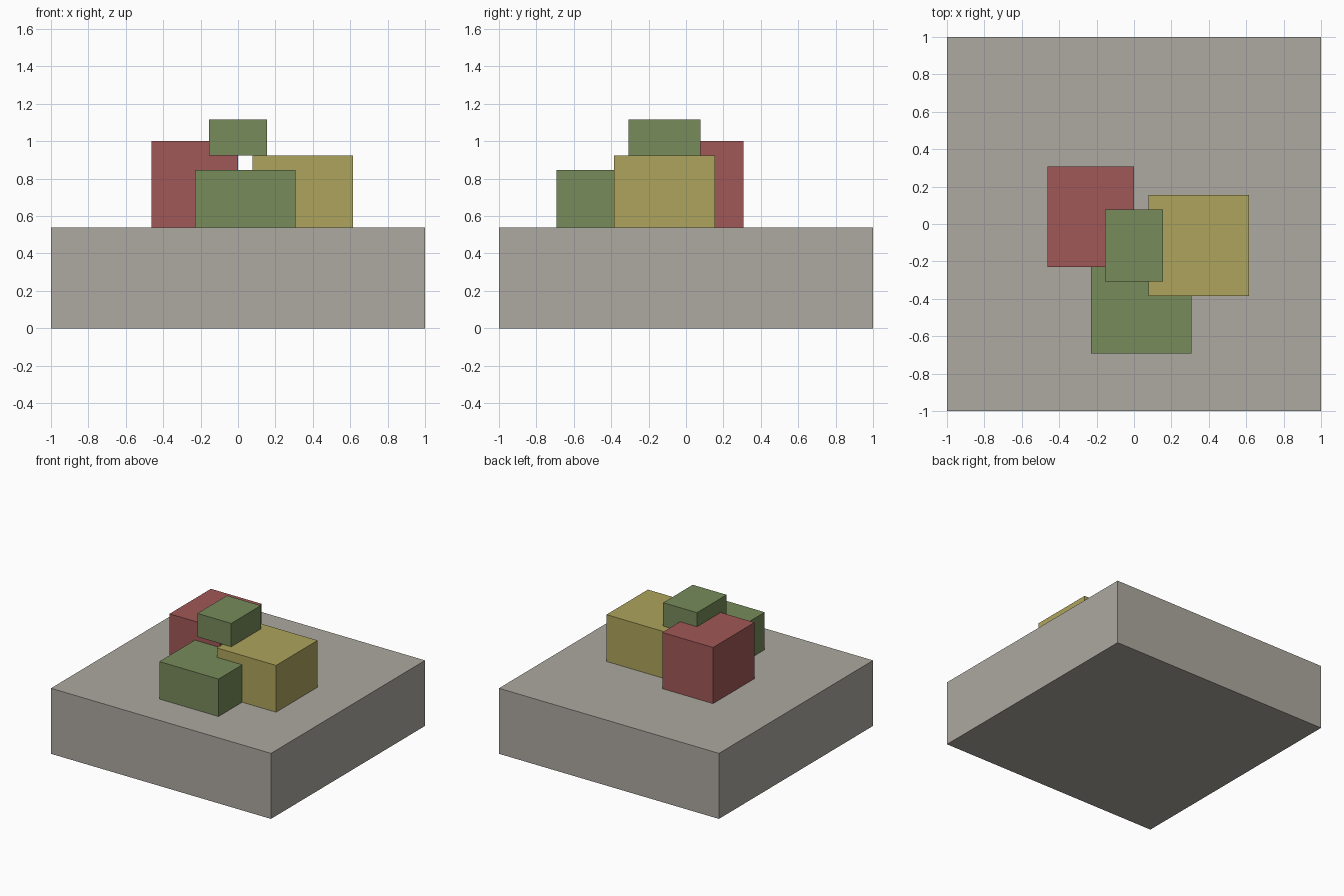
import bpy
from mathutils import Vector

default = bpy.data.objects.get("Cube")
if default:
    bpy.data.objects.remove(default, do_unlink=True)

# The blocks sit on a regular grid: 26 cells span the slab
CELL = 2 / 26


def material(name, rgb):
    mat = bpy.data.materials.new(name)
    mat.use_nodes = True
    mat.diffuse_color = (*rgb, 1)
    bsdf = mat.node_tree.nodes["Principled BSDF"]
    bsdf.inputs["Base Color"].default_value = (*rgb, 1)
    bsdf.inputs["Roughness"].default_value = 0.8
    return mat


def block(name, low, high, mat):
    """Box between two opposite corners, given in grid cells."""
    low, high = Vector(low) * CELL, Vector(high) * CELL
    bpy.ops.mesh.primitive_cube_add(size=1, location=(low + high) / 2)
    obj = bpy.context.object
    obj.name = obj.data.name = name
    obj.scale = high - low
    bpy.ops.object.transform_apply(location=False, rotation=False, scale=True)
    obj.data.materials.append(mat)
    return obj


stone = material("warm_grey", (0.418, 0.397, 0.356))
red = material("brick_red", (0.352, 0.098, 0.095))
yellow = material("mustard_yellow", (0.423, 0.371, 0.107))
green = material("moss_green", (0.184, 0.258, 0.102))

# Base slab
block("base_slab", (-13, -13, 0), (13, 13, 7), stone)

# Blocks standing on the slab
block("red_block", (-6, -3, 7), (0, 4, 13), red)
block("yellow_block", (1, -5, 7), (8, 2, 12), yellow)
block("low_green_block", (-3, -9, 7), (4, -3, 11), green)

# Small block bridging the others
block("top_green_block", (-2, -4, 12), (2, 1, 14.5), green)
